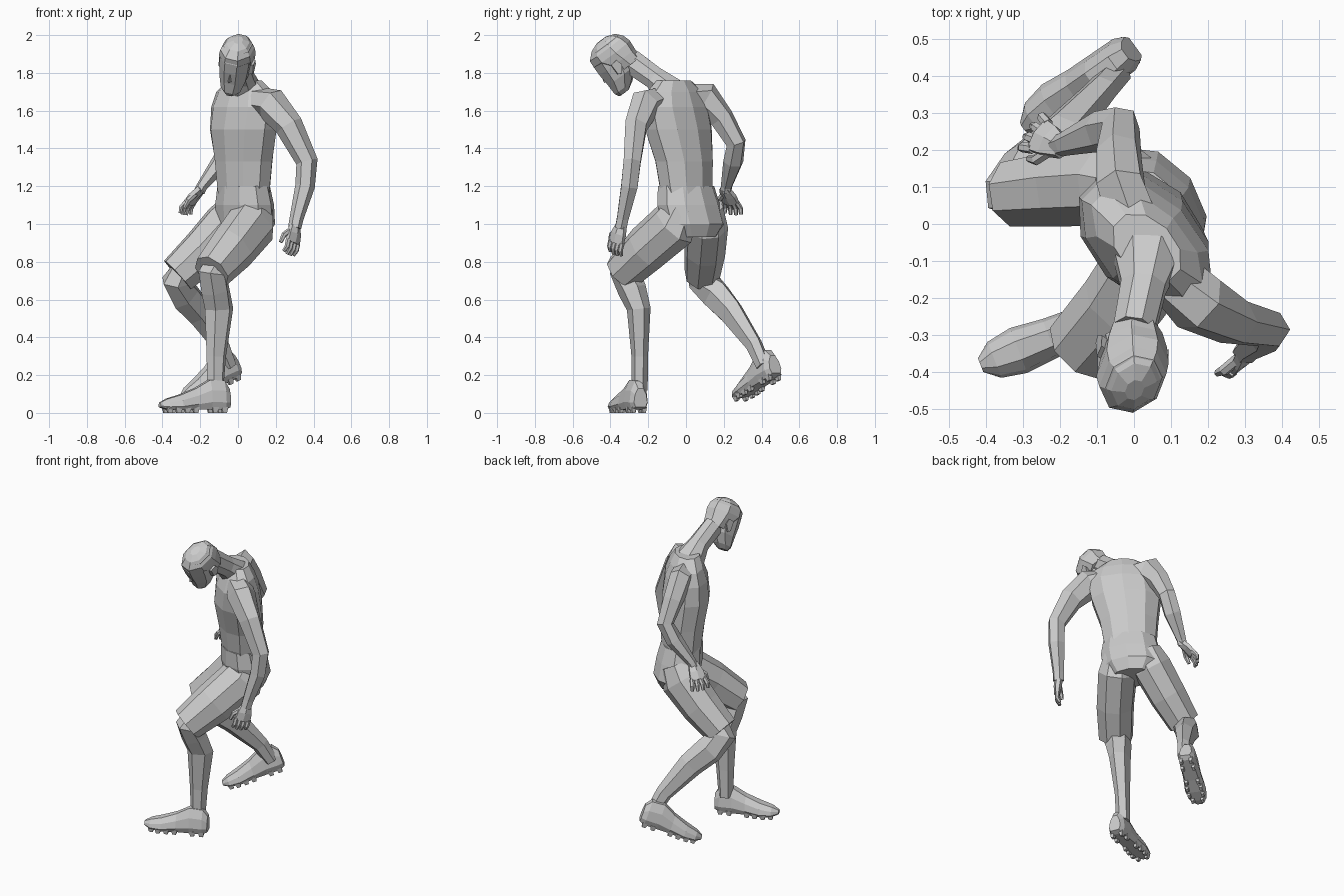
import bpy, bmesh, math
from mathutils import Vector as V, Matrix


def make(name, verts, faces):
    bm = bmesh.new()
    vs = [bm.verts.new(v) for v in verts]
    for f in faces:
        bm.faces.new([vs[i] for i in f])
    bmesh.ops.recalc_face_normals(bm, faces=bm.faces[:])
    me = bpy.data.meshes.new(name)
    bm.to_mesh(me)
    bm.free()
    ob = bpy.data.objects.new(name, me)
    bpy.context.collection.objects.link(ob)
    return ob


def skin(name, rings):
    """Join equal-sized rings of points into a capped, flat-faced body."""
    n = len(rings[0])
    faces = [(k * n + i, k * n + (i + 1) % n, (k + 1) * n + (i + 1) % n, (k + 1) * n + i)
             for k in range(len(rings) - 1) for i in range(n)]
    faces += [tuple(range(n)), tuple(range((len(rings) - 1) * n, len(rings) * n))]
    return make(name, [p for r in rings for p in r], faces)


def limb(name, stations, side, n=6, level=False):
    """Loft ellipses (x, y, z, half width, half depth) along a path."""
    c = [V(s[:3]) for s in stations]
    rings = []
    for k, s in enumerate(stations):
        t = (c[min(k + 1, len(c) - 1)] - c[max(k - 1, 0)]).normalized()
        if level:
            t = V((0, 0, 1))
        u = V(side)
        u = (u - t * u.dot(t)).normalized()
        w = t.cross(u)
        rings.append([c[k] + u * s[3] * math.cos(a) + w * s[4] * math.sin(a)
                      for a in [2 * math.pi * (i + .5) / n for i in range(n)]])
    return skin(name, rings)


def frame(origin, forward, up):
    """Matrix whose x is forward, y is left and z is up."""
    f = V(forward).normalized()
    l = V(up).cross(f).normalized()
    m = Matrix((f, l, f.cross(l))).transposed().to_4x4()
    m.translation = V(origin)
    return m


# Torso, turned about 45 degrees to the side
LEFT = (.7, -.7, -.06)
limb("torso", [(.035, .01, 1.1, .15, .125), (.03, .0, 1.2, .165, .125),
               (.03, -.01, 1.33, .18, .135), (.028, -.04, 1.5, .215, .145),
               (.035, -.055, 1.62, .22, .13), (.035, -.055, 1.7, .19, .10),
               (.035, -.065, 1.76, .11, .075)], LEFT, 10, True)
limb("neck", [(.035, -.08, 1.7, .10, .085), (.025, -.17, 1.775, .065, .065),
              (.0, -.29, 1.86, .06, .07)], (1, 0, 0), 8)

# Shorts: hips and the two thighs
PELVIS_LEFT = (.6, -.8, 0)
limb("shorts_hips", [(.03, .0, 1.2, .165, .125), (.035, .015, 1.1, .185, .14),
                     (.04, .04, 1.0, .185, .14), (.04, .04, .93, .13, .11)],
     PELVIS_LEFT, 10, True)
limb("shorts_left", [(.10, -.01, 1.10, .09, .10), (.075, -.06, 1.0, .12, .14),
                     (-.03, -.21, .87, .115, .13), (-.14, -.335, .745, .105, .105)],
     PELVIS_LEFT, 8)
limb("shorts_right", [(.0, .10, 1.09, .10, .10), (-.05, .11, 1.0, .115, .135),
                      (-.18, .10, .86, .11, .125), (-.32, .085, .73, .095, .108)],
     (.2, -1, 0), 8)

# Lower legs
limb("lower_leg_left", [(-.10, -.29, .80, .07, .07), (-.135, -.32, .74, .085, .08),
                        (-.12, -.285, .65, .075, .08), (-.10, -.25, .55, .06, .08),
                        (-.115, -.245, .3, .042, .055), (-.12, -.245, .12, .042, .045)],
     (.36, -.93, 0))
limb("lower_leg_right", [(-.27, .08, .78, .07, .07), (-.325, .09, .70, .08, .085),
                         (-.28, .16, .62, .075, .09), (-.20, .24, .53, .06, .08),
                         (-.09, .36, .36, .042, .052), (-.045, .41, .25, .04, .042)],
     (.55, -.8, 0))

# Shoes with studs: (forward, half width, sole height, top height)
SHOE = [(0, .038, .03, .13), (.03, .052, .018, .17), (.11, .054, .018, .175),
        (.19, .056, .018, .13), (.28, .065, .014, .095), (.35, .052, .018, .075),
        (.39, .02, .03, .055)]


def shoe(name, m):
    rings = []
    for t, w, b, top in SHOE:
        half = [(.75, 0), (1, .25), (.85, .65), (.4, 1)]
        pts = half + [(-y, z) for y, z in reversed(half)]
        rings.append([m @ V((t, y * w, b + z * (top - b))) for y, z in pts])
    skin(name, rings)
    for i, (t, y) in enumerate([(.035, .03), (.09, .034), (.2, .036), (.25, .042),
                                (.3, .042), (.345, .03)]):
        for s in (-1, 1):
            skin(f"{name}_stud_{i}_{s}",
                 [[m @ V((t + 1.4 * r * dx, s * y + r * dy, z))
                   for dx, dy in ((-1, -1), (1, -1), (1, 1), (-1, 1))]
                  for z, r in ((0, .008), (.03, .013))])


shoe("shoe_left", frame((-.05, -.24, 0), (-.93, -.36, 0), (0, 0, 1)))
shoe("shoe_right", frame((.012, .485, .183), (-.31, -.225, -.14), (0, 0, 1)))

# Arms
limb("arm_left", [(.08, -.12, 1.66, .075, .07), (.175, -.215, 1.635, .085, .09),
                  (.27, -.265, 1.52, .065, .075), (.365, -.285, 1.33, .052, .058),
                  (.355, -.30, 1.2, .05, .052), (.31, -.335, 1.03, .035, .037),
                  (.30, -.345, .98, .035, .035)], (0, 1, 0))
limb("arm_right", [(-.01, .03, 1.66, .075, .08), (-.035, .10, 1.665, .07, .09),
                   (-.04, .19, 1.56, .062, .066), (-.035, .265, 1.43, .052, .055),
                   (-.09, .25, 1.33, .05, .056), (-.19, .215, 1.2, .03, .032),
                   (-.205, .21, 1.17, .03, .03)], (.9, .3, 0))


# Hands: palm, four fingers and a thumb
def hand(name, m, thumb, fan):
    def part(label, pts):
        limb(f"{name}_{label}", [tuple(m @ V(p)) + (a, b) for p, a, b in pts],
             m.col[1].to_3d(), 6)
    part("palm", [((-.02, 0, 0), .03, .025), ((.04, 0, 0), .05, .024),
                  ((.09, 0, -.005), .055, .018)])
    for i in range(4):
        y = (i - 1.5) * .026
        part(f"finger_{i}", [((.08, y, -.004), .015, .014),
                             ((.12, y * fan, -.01), .014, .013),
                             ((.155 - abs(y) * .3, y * fan * 1.05, -.03), .010, .009)])
    part("thumb", [((.02, .02 * thumb, -.005), .016, .016),
                   ((.06, .06 * thumb, -.02), .015, .015),
                   ((.10, .065 * thumb, -.035), .010, .010)])


hand("hand_left", frame((.30, -.345, .985), (-.06, -.28, -.85), (.75, -.65, 0)), -1, 1.0)
hand("hand_right", frame((-.205, .21, 1.175), (-.5, .28, -.55), (-.4, .3, .6)), 1, 1.25)

# Head, tipped forward and looking down; stations are (up, forward, half width, half depth)
HEAD = frame((-.01, -.37, 1.855), (-.30, -.77, -.56), (.08, -.55, .83))


def head_part(name, stations, n=8):
    return skin(name, [[HEAD @ V((f + d * math.cos(a), w * math.sin(a), u))
                        for a in [2 * math.pi * (i + .5) / n for i in range(n)]]
                       for u, f, w, d in stations])


head_part("head", [(-.155, .065, .032, .032), (-.13, .05, .058, .06), (-.07, .015, .078, .095),
                   (.0, .0, .086, .115), (.06, -.005, .088, .118), (.11, -.01, .075, .095),
                   (.13, -.01, .035, .05)])
head_part("hair", [(-.05, -.05, .075, .075), (.0, -.035, .089, .09), (.05, -.01, .095, .122),
                   (.09, -.005, .088, .115), (.125, -.01, .06, .08), (.142, -.01, .025, .035)])

# Nose and ears
make("nose", [HEAD @ V(p) for p in [(.10, 0, .02), (.122, 0, -.05), (.08, .022, -.055),
                                    (.08, -.022, -.055)]],
     [(0, 1, 2), (0, 3, 1), (1, 3, 2), (0, 2, 3)])
for label, s in (("left", 1), ("right", -1)):
    skin("ear_" + label, [[HEAD @ V((x - .01 + k * -.01, s * (.075 + .02 * k), z - .02))
                           for x, z in ((.02, .03), (-.02, .035), (-.03, .0), (.0, -.04),
                                        (.02, -.03))] for k in (0, 1)])
